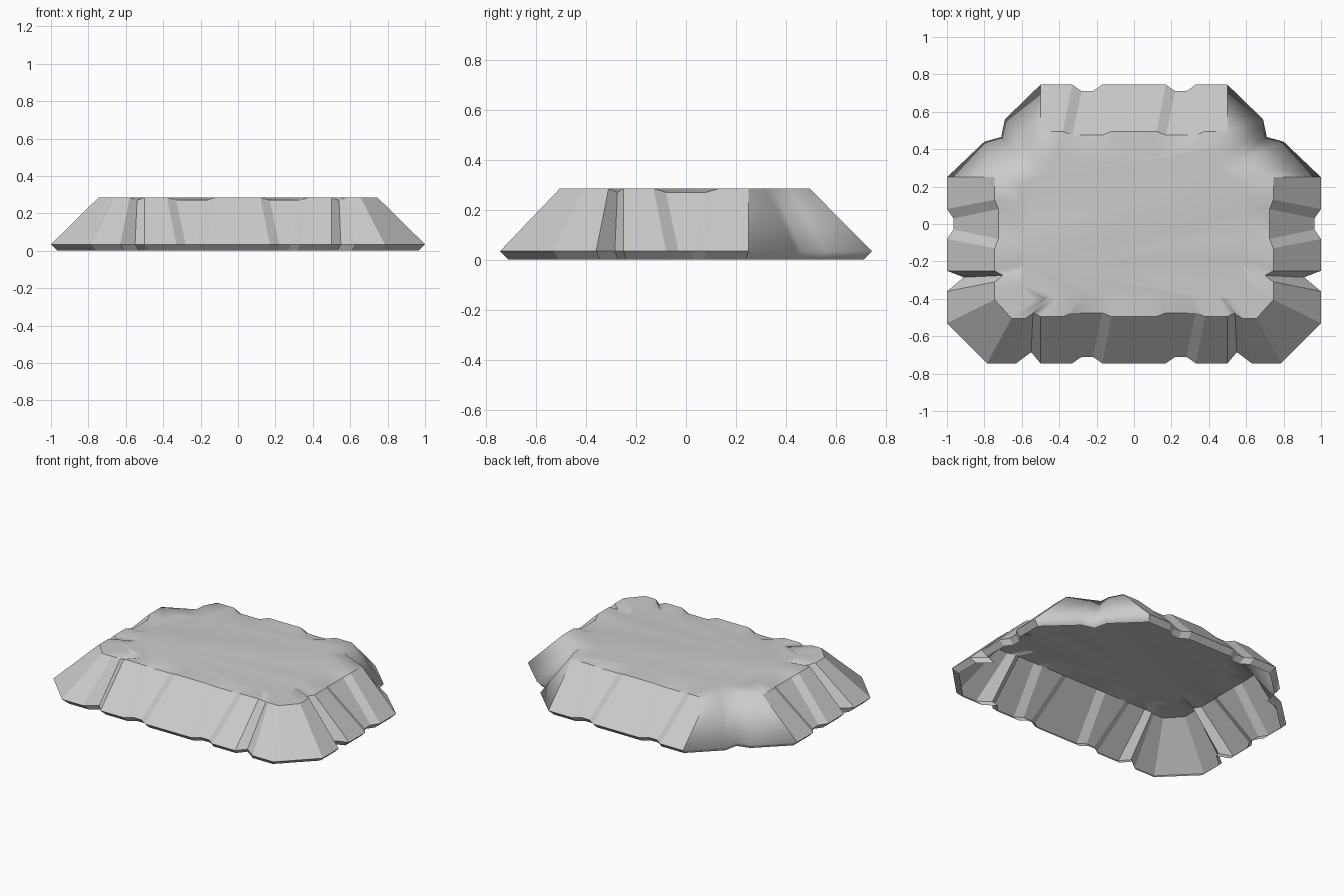
import bpy, bmesh

if "Cube" in bpy.data.objects:
    bpy.data.objects.remove(bpy.data.objects["Cube"])

TOP, LIP, DIP = 0.285, 0.034, 0.27   # plateau height, skirt rim height, notch height

# Each station is (skirt x, skirt y, plateau x, plateau y, plateau z, smooth span after it)


def notch(center, axis, sign, out_b, out_t):
    """Shallow worn channel in a straight cliff side, as four stations."""
    rows = []
    for b, t, deep in ((-.08, -.13, 0), (-.03, -.08, 1), (.03, .08, 1), (.08, .13, 0)):
        ob, ot = out_b - .035 * deep, out_t - .02 * deep
        z = DIP if deep else TOP
        if axis == 'x':
            rows.append((center + b, sign * ob, center + t, sign * ot, z, False))
        else:
            rows.append((ob, center + b, ot, center + t, z, False))
    return rows


# Right half of the outline, running from back centre to front centre
half = notch(.25, 'x', 1, .745, .495)
half += [  # rounded back corner
    (.50, .745, .50, .495, TOP, True),
    (.69, .56, .545, .41, TOP, True),
    (.71, .465, .55, .345, TOP, True),
    (.80, .44, .61, .315, TOP, True),
    (1.0, .25, .745, .25, TOP, False)]
half += notch(0, 'y', 1, 1.0, .745)[::-1]
half += [  # faceted front corner between two grooves
    (1.0, -.25, .745, -.25, TOP, False),
    (.91, -.285, .70, -.275, DIP, False),
    (1.0, -.36, .745, -.31, TOP, False),
    (1.0, -.53, .745, -.405, TOP, False),
    (.785, -.745, .655, -.505, TOP, False),
    (.63, -.745, .58, -.505, TOP, False),
    (.55, -.685, .54, -.475, DIP, False),
    (.50, -.745, .50, -.495, TOP, False)]
half += notch(.25, 'x', -1, .745, .495)[::-1]

# Mirror to the left half; the smooth flag belongs to the span after a station
n = len(half)
left = []
for i in range(n - 1, -1, -1):
    bx, by, tx, ty, tz, _ = half[i]
    left.append((-bx, by, -tx, ty, tz, half[i - 1][5] if i else False))
ring = half + left

bm = bmesh.new()
foot = [bm.verts.new((s[0] * .965, s[1] * .955, 0)) for s in ring]
rim = [bm.verts.new((s[0], s[1], LIP)) for s in ring]
edge = [bm.verts.new((s[2], s[3], s[4])) for s in ring]
inner = [bm.verts.new((s[2] * .82, s[3] * .80, TOP)) for s in ring]

# Undercut lip, sloping skirt, plateau border
for i, s in enumerate(ring):
    j = (i + 1) % len(ring)
    for low, high, smooth in ((foot, rim, s[5]), (rim, edge, s[5]), (edge, inner, True)):
        f = bm.faces.new((low[j], low[i], high[i], high[j]))
        f.smooth = smooth
# Flat plateau centre
plate = bm.faces.new(inner[::-1])
plate.smooth = True
bm.normal_update()
if plate.normal.z < 0:
    bmesh.ops.reverse_faces(bm, faces=bm.faces[:])

mesh = bpy.data.meshes.new("rock_plateau")
bm.to_mesh(mesh)
bm.free()
stone = bpy.data.materials.new("grey stone")
stone.diffuse_color = (.6, .6, .6, 1)
stone.use_nodes = True
stone.node_tree.nodes["Principled BSDF"].inputs["Base Color"].default_value = stone.diffuse_color
mesh.materials.append(stone)
plateau = bpy.data.objects.new("rock_plateau", mesh)
bpy.context.collection.objects.link(plateau)
